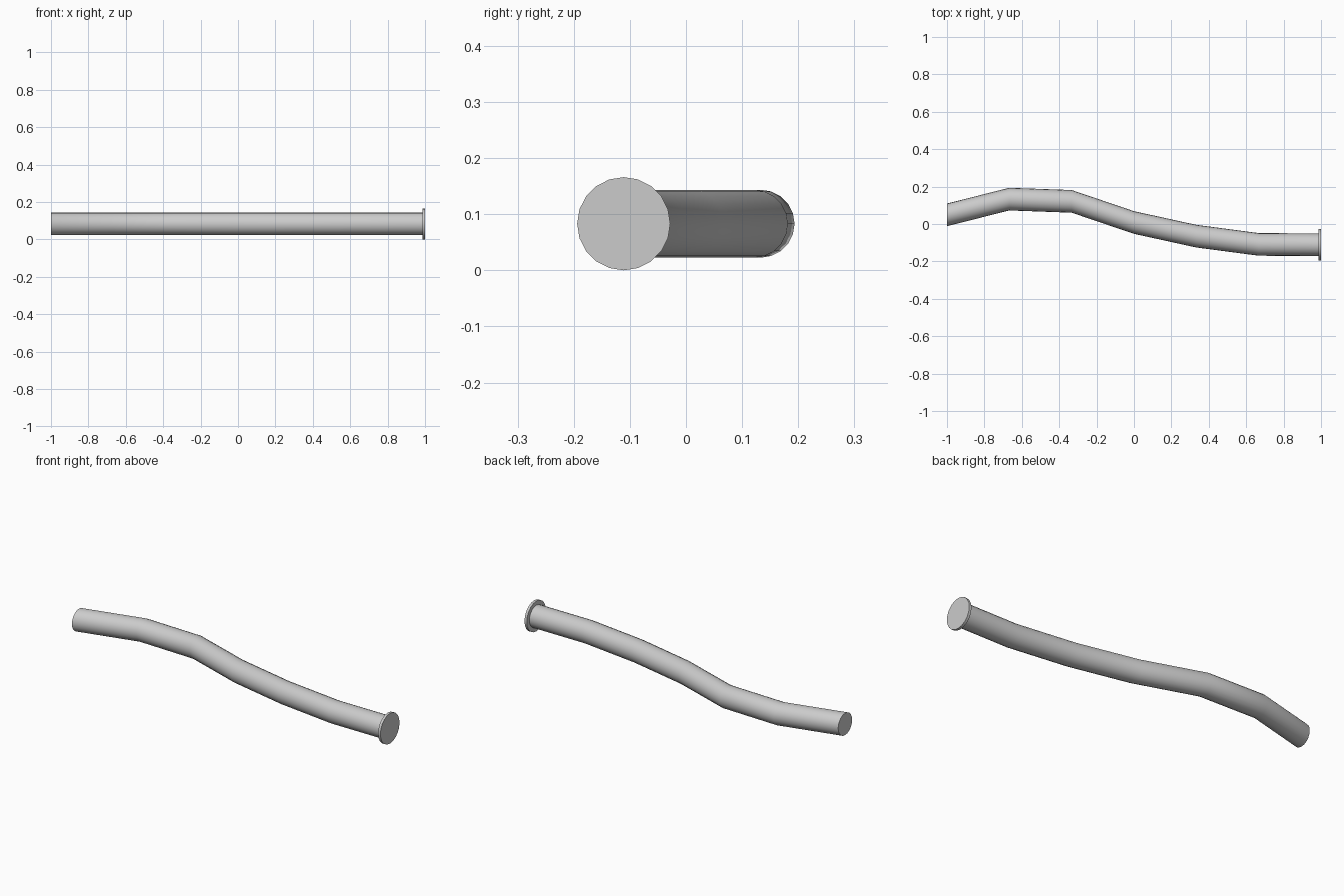
import bpy
from math import sin, cos, tau

if "Cube" in bpy.data.objects:
    bpy.data.objects.remove(bpy.data.objects["Cube"])

SIDES = 20
Z = 0.083


def sweep(name, stations, radius):
    """Closed tube through (x, y) stations, with every ring facing along x."""
    verts, faces = [], []
    for x, y in stations:
        for i in range(SIDES):
            a = tau * i / SIDES
            verts.append((x, y + radius * sin(a), Z + radius * cos(a)))
    for r in range(len(stations) - 1):
        for i in range(SIDES):
            j = (i + 1) % SIDES
            b = r * SIDES
            faces.append((b + i, b + SIDES + i, b + SIDES + j, b + j))
    last = (len(stations) - 1) * SIDES
    faces.append(tuple(range(SIDES)))
    faces.append(tuple(last + i for i in reversed(range(SIDES))))
    mesh = bpy.data.meshes.new(name)
    mesh.from_pydata(verts, [], faces)
    # Outward normals
    import bmesh
    bm = bmesh.new()
    bm.from_mesh(mesh)
    bmesh.ops.recalc_face_normals(bm, faces=bm.faces)
    bm.to_mesh(mesh)
    bm.free()
    ob = bpy.data.objects.new(name, mesh)
    bpy.context.collection.objects.link(ob)
    bpy.ops.object.select_all(action='DESELECT')
    ob.select_set(True)
    bpy.context.view_layer.objects.active = ob
    bpy.ops.object.shade_smooth_by_angle(angle=0.6)
    return ob


# Bent pipe
path = [(-1, 0.049), (-0.667, 0.133), (-0.333, 0.121), (0, 0.008),
        (0.333, -0.065), (0.667, -0.109), (0.99, -0.111)]
sweep("pipe", path, 0.0605)

# End flange
sweep("end_flange", [(0.986, -0.111), (1, -0.111)], 0.083)
